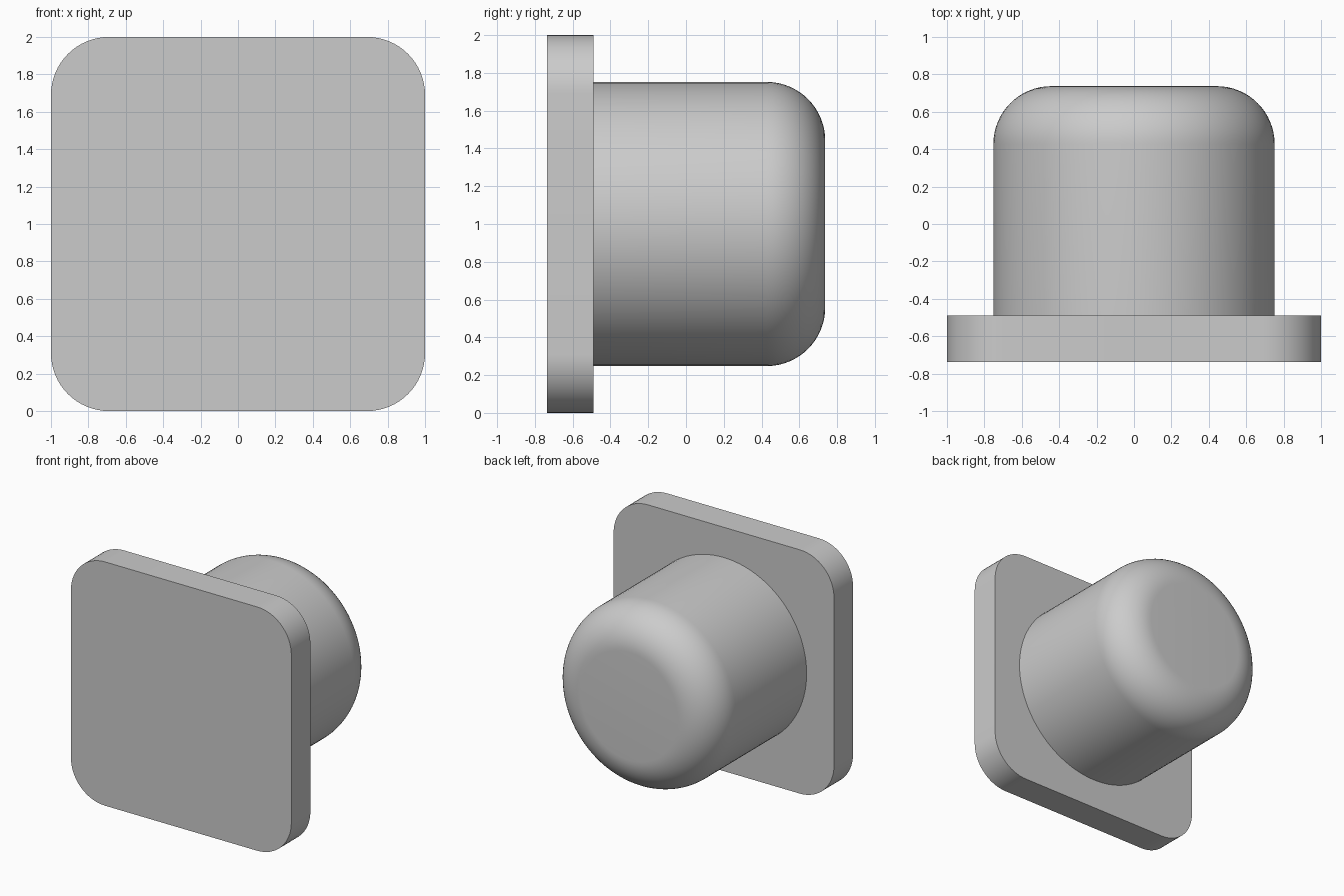
import bpy
import bmesh
from math import pi, sin, cos, radians
from mathutils import Matrix, Vector

if "Cube" in bpy.data.objects:
    bpy.data.objects.remove(bpy.data.objects["Cube"], do_unlink=True)

FRONT, STEP, BACK = -0.737, -0.49, 0.737
FILLET = 0.31
PLUG_RADIUS = 0.752

grey = bpy.data.materials.new("plain grey")
grey.use_nodes = True
colour = (0.6, 0.6, 0.6, 1)
grey.diffuse_color = colour
grey.node_tree.nodes["Principled BSDF"].inputs["Base Color"].default_value = colour


def finish(name, bm):
    """Turn a bmesh into a smooth object with sharp rims."""
    bmesh.ops.recalc_face_normals(bm, faces=bm.faces)
    mesh = bpy.data.meshes.new(name)
    bm.to_mesh(mesh)
    bm.free()
    mesh.materials.append(grey)
    obj = bpy.data.objects.new(name, mesh)
    bpy.context.collection.objects.link(obj)
    bpy.ops.object.select_all(action="DESELECT")
    obj.select_set(True)
    bpy.context.view_layer.objects.active = obj
    bpy.ops.object.shade_smooth_by_angle(angle=radians(30))


# Square flange with rounded corners
bm = bmesh.new()
bmesh.ops.create_cube(bm, size=1)
bmesh.ops.scale(bm, vec=(2, STEP - FRONT, 2), verts=bm.verts)
bmesh.ops.translate(bm, vec=(0, (STEP + FRONT) / 2, 1), verts=bm.verts)
corners = [e for e in bm.edges if abs(e.verts[0].co.y - e.verts[1].co.y) > 0.1]
bmesh.ops.bevel(bm, geom=corners, offset=FILLET, segments=16,
                profile=0.5, affect="EDGES")
finish("flange_plate", bm)

# Round plug with a filleted back rim, turned about the y axis
bm = bmesh.new()
profile = [(PLUG_RADIUS, STEP)]
for i in range(17):
    a = i / 16 * pi / 2
    profile.append((PLUG_RADIUS - FILLET + FILLET * cos(a),
                    BACK - FILLET + FILLET * sin(a)))
verts = [bm.verts.new((r, y, 1)) for r, y in profile]
edges = [bm.edges.new(pair) for pair in zip(verts, verts[1:])]
bmesh.ops.spin(bm, geom=verts + edges, cent=(0, 0, 1), axis=(0, 1, 0),
               angle=2 * pi, steps=96, use_merge=True)
bmesh.ops.remove_doubles(bm, verts=bm.verts, dist=0.0001)
end_rim = [e for e in bm.edges if e.is_boundary
           and all(v.co.y > 0 for v in e.verts)]
bmesh.ops.contextual_create(bm, geom=end_rim)
finish("round_plug", bm)
